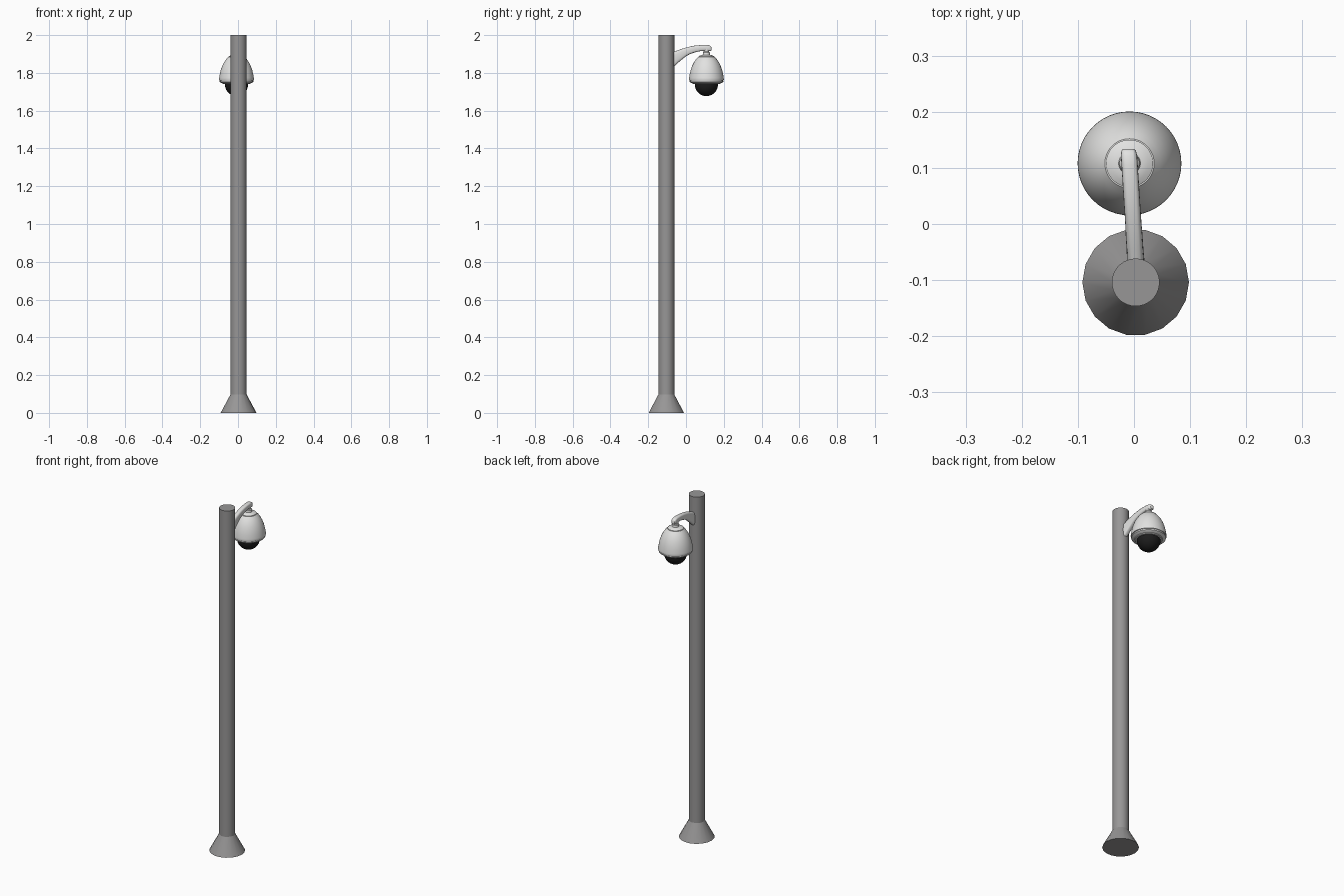
import bpy, bmesh, math
from mathutils import Vector

if "Cube" in bpy.data.objects:
    bpy.data.objects.remove(bpy.data.objects["Cube"])


def material(name, rgb):
    m = bpy.data.materials.new(name)
    m.diffuse_color = (*rgb, 1)
    m.use_nodes = True
    m.node_tree.nodes["Principled BSDF"].inputs["Base Color"].default_value = m.diffuse_color
    return m


POLE_GREY = material("pole grey", (0.31, 0.305, 0.305))
SHELL = material("off white shell", (0.76, 0.76, 0.75))
BLACK = material("black glass", (0.012, 0.012, 0.012))


def finish(name, bm, mat, angle=35):
    bmesh.ops.remove_doubles(bm, verts=bm.verts, dist=1e-6)
    bmesh.ops.recalc_face_normals(bm, faces=bm.faces)
    me = bpy.data.meshes.new(name)
    bm.to_mesh(me)
    bm.free()
    ob = bpy.data.objects.new(name, me)
    bpy.context.collection.objects.link(ob)
    me.materials.append(mat)
    bpy.ops.object.select_all(action='DESELECT')
    ob.select_set(True)
    bpy.context.view_layer.objects.active = ob
    bpy.ops.object.shade_smooth_by_angle(angle=math.radians(angle))
    return ob


def loft(name, rings, mat, angle=35):
    """Skin a list of point rings and close both ends."""
    bm = bmesh.new()
    loops = [[bm.verts.new(p) for p in r] for r in rings]
    n = len(loops[0])
    for a, b in zip(loops, loops[1:]):
        for i in range(n):
            j = (i + 1) % n
            bm.faces.new((a[i], a[j], b[j], b[i]))
    bm.faces.new(loops[0])
    bm.faces.new(loops[-1])
    return finish(name, bm, mat, angle)


def lathe(name, cx, cy, profile, mat, sides=48, angle=35):
    rings = [[(cx + r * math.cos(2 * math.pi * i / sides),
               cy + r * math.sin(2 * math.pi * i / sides), z)
              for i in range(sides)] for r, z in profile]
    return loft(name, rings, mat, angle)


PX, PY = 0.003, -0.104      # pole axis
CX, CY = -0.008, 0.108      # camera axis

# Pole and flared foot
lathe("pole", PX, PY, [(0.0425, 0.09), (0.0425, 2.0)], POLE_GREY, 36)
lathe("pole_foot", PX, PY, [(0.095, 0), (0.0425, 0.098)], POLE_GREY, 18)

# Curved bracket arm: (y, bottom z, top z, half width)
stations = [(-0.078, 1.822, 1.906, 0.0155), (-0.062, 1.834, 1.912, 0.0155),
            (-0.045, 1.851, 1.919, 0.015), (-0.02, 1.872, 1.928, 0.015),
            (0.0, 1.888, 1.934, 0.0145), (0.02, 1.899, 1.939, 0.0145),
            (0.045, 1.908, 1.944, 0.0145), (0.075, 1.915, 1.947, 0.0145),
            (0.105, 1.917, 1.948, 0.0145), (0.122, 1.915, 1.946, 0.0145),
            (0.130, 1.915, 1.942, 0.013), (0.134, 1.918, 1.937, 0.010)]


def power(v):
    return math.copysign(abs(v) ** 0.6, v)


arm = []
for y, lo, hi, w in stations:
    x = PX + (CX - PX) * (y - PY - 0.04) / (CY - PY - 0.04)
    arm.append([(x + w * power(math.cos(t)), y,
                 (lo + hi) / 2 + (hi - lo) / 2 * power(math.sin(t)))
                for t in (2 * math.pi * i / 20 for i in range(20))])
loft("bracket_arm", arm, SHELL, 45)

# Neck under the arm end
lathe("neck", CX, CY, [(0.0145, 1.935), (0.0145, 1.912), (0.018, 1.908),
                       (0.018, 1.900), (0.022, 1.889)], SHELL, 32)

# Camera housing with top cap seam and stepped rim
lathe("housing", CX, CY, [
    (0.020, 1.896), (0.033, 1.892), (0.042, 1.887), (0.042, 1.884),
    (0.044, 1.884), (0.055, 1.872), (0.066, 1.856), (0.075, 1.838),
    (0.083, 1.816), (0.088, 1.795), (0.0915, 1.774), (0.0925, 1.764),
    (0.0915, 1.761), (0.087, 1.761), (0.087, 1.757), (0.090, 1.757),
    (0.089, 1.752), (0.080, 1.746), (0.072, 1.744), (0.070, 1.740),
    (0.062, 1.740)], SHELL, 48)

# Dark glass dome
glass = [(0.061, 1.748), (0.061, 1.738)]
glass += [(0.061 * math.cos(a), 1.738 - 0.061 * math.sin(a))
          for a in (math.pi / 2 * k / 10 for k in range(1, 10))]
glass.append((0.001, 1.677))
lathe("glass_dome", CX, CY, glass, BLACK, 40)
